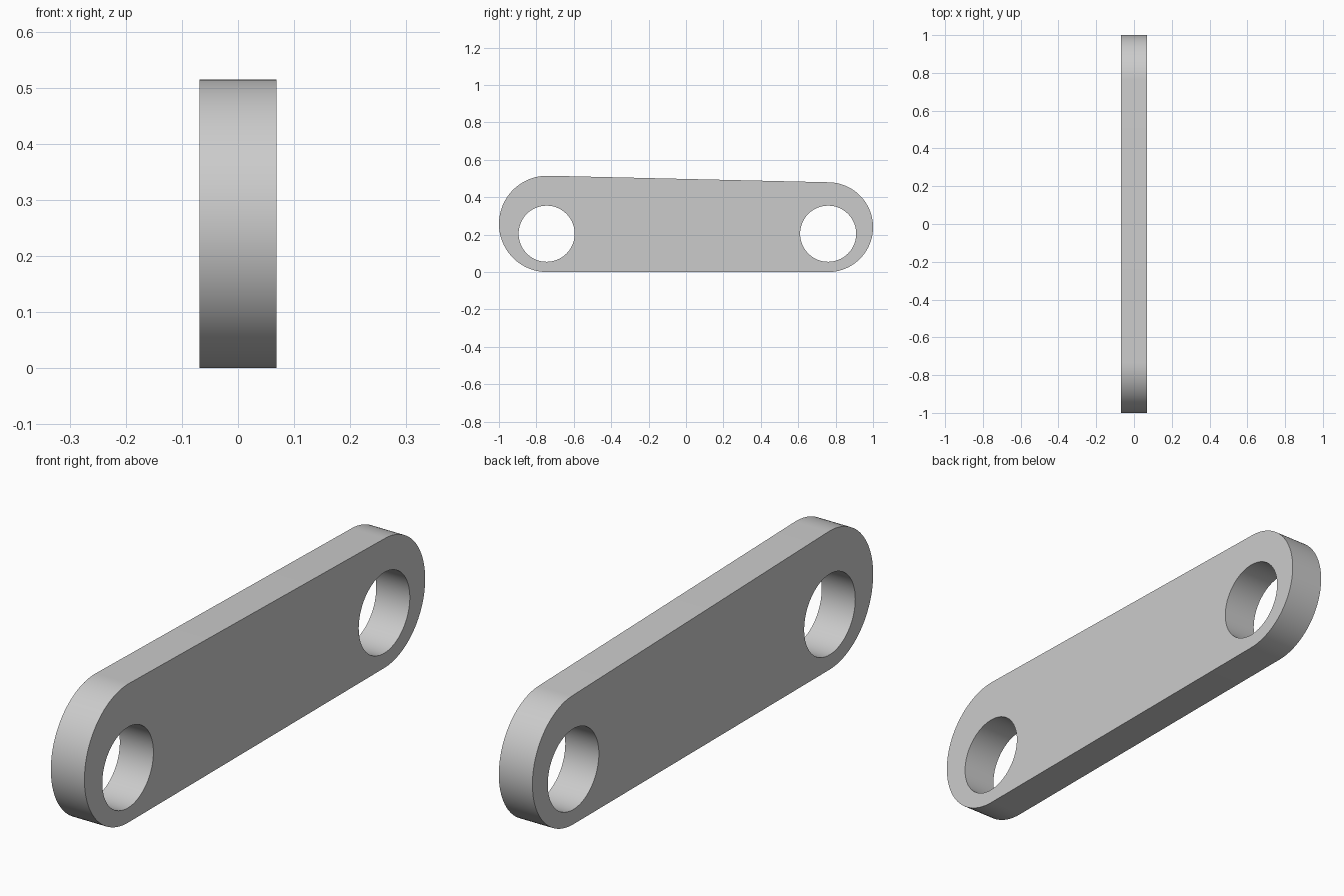
import bpy
import bmesh
from math import sin, cos, pi, atan

if "Cube" in bpy.data.objects:
    bpy.data.objects.remove(bpy.data.objects["Cube"])

HALF_THICKNESS = 0.069
R_LEFT, R_RIGHT = 0.2575, 0.24          # end radii, both resting on z = 0
Y_LEFT, Y_RIGHT = -1 + R_LEFT, 1 - R_RIGHT
HOLE_R, HOLE_Z = 0.15, 0.205


def arc(cy, cz, r, start, end, steps):
    return [(cy + r * cos(start + (end - start) * i / steps),
             cz + r * sin(start + (end - start) * i / steps))
            for i in range(steps + 1)]


def add_loop(curve, points):
    spline = curve.splines.new('POLY')
    spline.points.add(len(points) - 1)
    for p, (u, v) in zip(spline.points, points):
        p.co = (u, v, 0, 1)
    spline.use_cyclic_u = True


# Link outline: two round ends joined by tangent lines
tilt = 2 * atan((R_LEFT - R_RIGHT) / (Y_RIGHT - Y_LEFT))
top = pi / 2 - tilt
outline = (arc(Y_RIGHT, R_RIGHT, R_RIGHT, -pi / 2, top, 48)
           + arc(Y_LEFT, R_LEFT, R_LEFT, top, 1.5 * pi, 48))

profile = bpy.data.curves.new("link_plate", 'CURVE')
profile.dimensions = '2D'
profile.fill_mode = 'BOTH'
profile.extrude = HALF_THICKNESS
add_loop(profile, outline)

# Pin holes
for cy in (-0.745, Y_RIGHT):
    add_loop(profile, arc(cy, HOLE_Z, HOLE_R, 0, 2 * pi, 64)[:-1])

# Stand the profile up in the YZ plane and turn it into a mesh
plate = bpy.data.objects.new("link_plate", profile)
bpy.context.collection.objects.link(plate)
plate.rotation_euler = (pi / 2, 0, pi / 2)
bpy.context.view_layer.objects.active = plate
plate.select_set(True)
bpy.ops.object.convert(target='MESH')
plate = bpy.context.object

# Weld the caps to the rim
bm = bmesh.new()
bm.from_mesh(plate.data)
bmesh.ops.remove_doubles(bm, verts=bm.verts, dist=0.0001)
bmesh.ops.recalc_face_normals(bm, faces=bm.faces)
bm.to_mesh(plate.data)
bm.free()

bpy.ops.object.shade_smooth_by_angle(angle=pi / 6)
